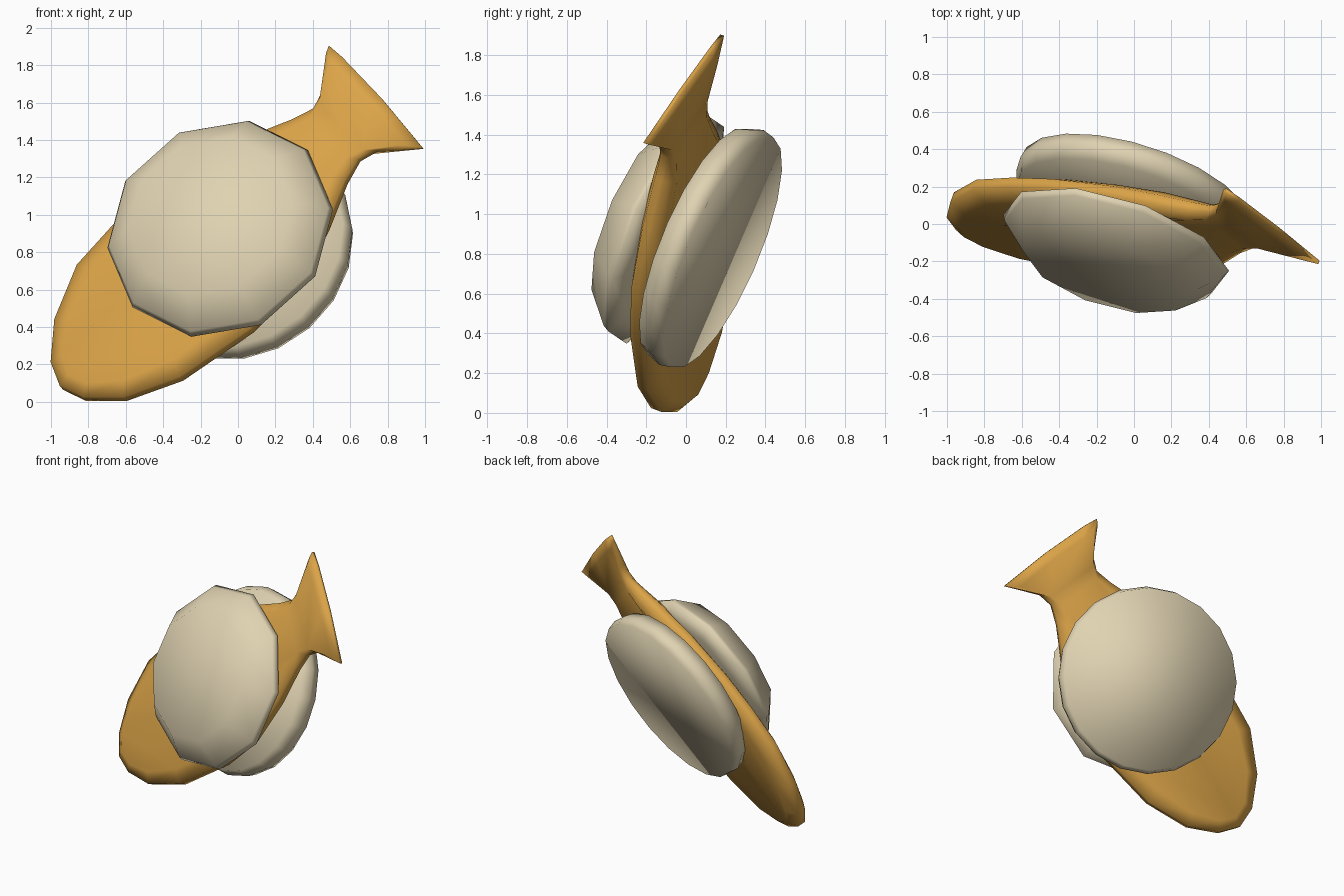
import bpy, bmesh, math
from mathutils import Vector

cube = bpy.data.objects.get("Cube")
if cube:
    bpy.data.objects.remove(cube)


def material(name, rgb):
    mat = bpy.data.materials.new(name)
    mat.use_nodes = True
    color = (*rgb, 1)
    mat.diffuse_color = color
    node = next(n for n in mat.node_tree.nodes if n.type == 'BSDF_PRINCIPLED')
    node.inputs["Base Color"].default_value = color
    node.inputs["Roughness"].default_value = 0.8
    return mat


def loft(name, rings, mat):
    """Skin a stack of equal rings, close both ends and shade smooth."""
    bm = bmesh.new()
    loops = [[bm.verts.new(p) for p in ring] for ring in rings]
    count = len(loops[0])
    for low, high in zip(loops, loops[1:]):
        for i in range(count):
            j = (i + 1) % count
            bm.faces.new((low[i], low[j], high[j], high[i]))
    bm.faces.new(loops[0][::-1])
    bm.faces.new(loops[-1])
    bmesh.ops.recalc_face_normals(bm, faces=bm.faces)
    for face in bm.faces:
        face.smooth = True
    mesh = bpy.data.meshes.new(name)
    bm.to_mesh(mesh)
    bm.free()
    mesh.materials.append(mat)
    obj = bpy.data.objects.new(name, mesh)
    bpy.context.collection.objects.link(obj)
    return obj


def disc(name, center, normal, first_corner, sides, profile, mat):
    """Faceted disc; profile lists (offset along normal, radius)."""
    c, n = Vector(center), Vector(normal).normalized()
    u = Vector(first_corner)
    u = (u - n * u.dot(n)).normalized()
    v = n.cross(u)
    rings = []
    for offset, radius in profile:
        angles = [math.tau * i / sides for i in range(sides)]
        rings.append([c + n * offset + (u * math.cos(a) + v * math.sin(a)) * radius
                      for a in angles])
    return loft(name, rings, mat)


cheddar = material("cheddar orange", (0.71, 0.37, 0.065))
cream = material("pale cracker", (0.745, 0.65, 0.445))

# Fish cracker: outline in x and z, laid on a tilted plane
outline = [(-.99, .2), (-.97, .43), (-.85, .72), (-.66, .93), (-.45, 1.11), (-.15, 1.3),
           (.13, 1.43), (.3, 1.5), (.41, 1.56), (.455, 1.65), (.475, 1.86), (.49, 1.9),
           (.56, 1.84), (.77, 1.62), (.99, 1.355), (.74, 1.34), (.65, 1.29), (.58, 1.17),
           (.48, .92), (.31, .61), (.08, .38), (-.3, .12), (-.6, .012), (-.82, .012),
           (-.94, .07)]
plane_normal = Vector((.318, .884, -.337)).normalized()
tail_middle = Vector((.74, -.01, 1.625))
along = Vector((.727, 0, .686))
along = (along - plane_normal * along.dot(plane_normal)).normalized()
across = plane_normal.cross(along)


def fish_ring(length_scale, width_scale, thickness):
    ring = []
    for x, z in outline:
        y = tail_middle.y + (.337 * (z - tail_middle.z) - .318 * (x - tail_middle.x)) / .884
        p = Vector((x, y, z)) - tail_middle
        u, v = p.dot(along), p.dot(across)
        taper = min(1, max(.35, (.1 - u) / .6))     # thin toward the tail
        u = (u + 1.1) * length_scale - 1.1
        ring.append(tail_middle + along * u + across * v * width_scale
                    + plane_normal * thickness * taper)
    return ring


loft("fish_cracker", [fish_ring(.94, .8, -.078), fish_ring(1, 1, -.038),
                      fish_ring(1, 1, .022), fish_ring(.94, .8, .07)], cheddar)

# Front round cracker: ten sides, sloping to a smaller cap
disc("front_round_cracker", (-.095, -.1, .925), (-.283, -.88, .379), (.155, .2, .575), 10,
     [(-.05, .5), (0, .63), (.035, .612), (.185, .46)], cream)

# Back round cracker: twenty sides with a flat outer cap
disc("back_round_cracker", (-.015, .11, .84), (.283, .88, -.379), (.156, 0, .988), 20,
     [(-.06, .62), (.02, .647), (.085, .632)], cream)
